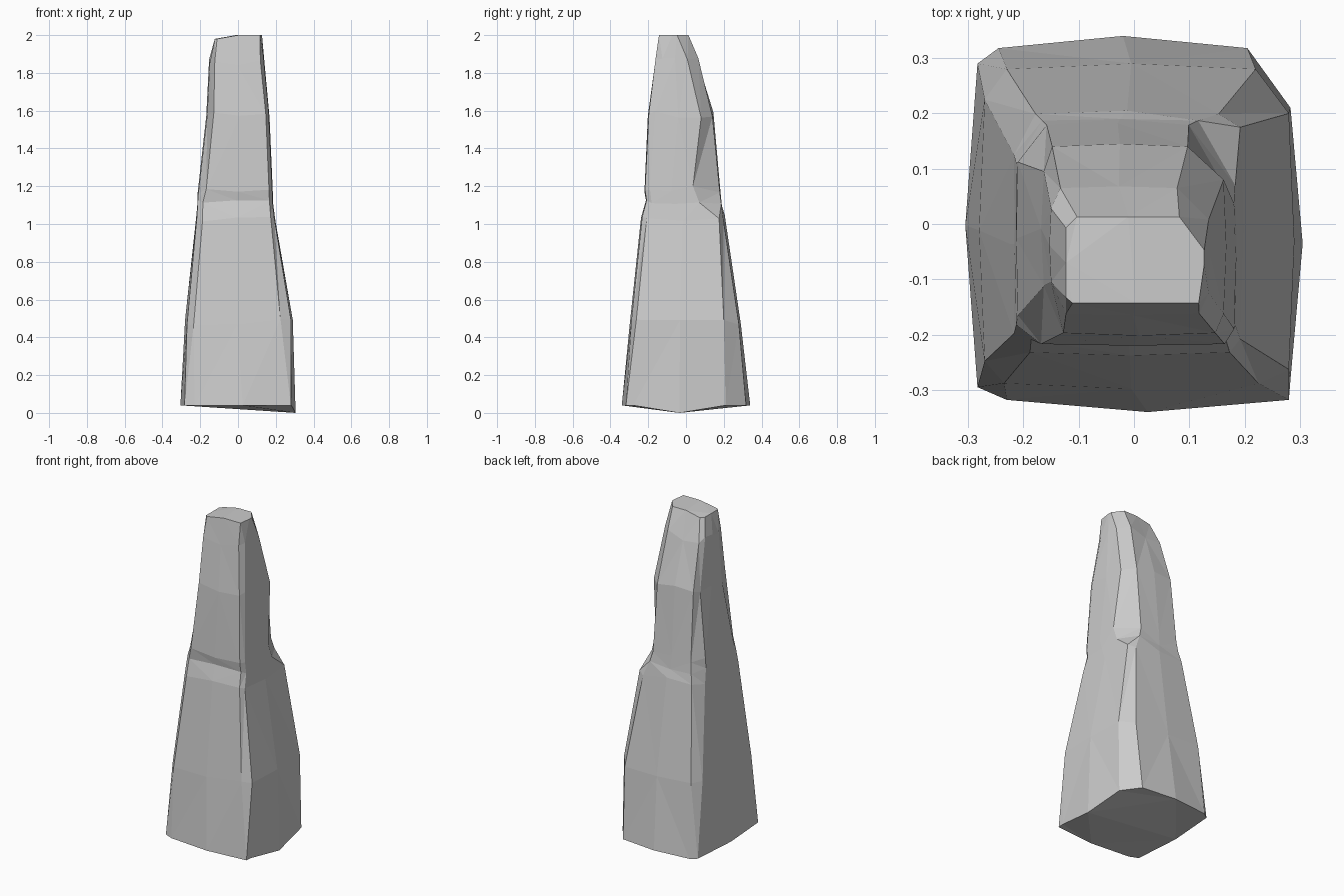
import bpy, bmesh, random

if "Cube" in bpy.data.objects:
    bpy.data.objects.remove(bpy.data.objects["Cube"])

random.seed(4)

# Each ring: height, x min/max, y min/max, inset of the face corners behind the
# face ridge, then corner chamfers (dx, dy): front-left, front-right, back-right, back-left
RINGS = [
    (0.04, -.305, .305, -.34, .34, .022, (.075, .045), (.025, .06), (.10, .13), (.06, .05)),
    (0.48, -.280, .290, -.298, .29, .010, (.045, .05), (.065, .035), (.07, .09), (.05, .065)),
    (1.03, -.223, .198, -.238, .205, .006, (.035, .04), (.025, .03), (.045, .03), (.045, .08)),
    (1.11, -.216, .186, -.212, .190, .003, (.03, .03), (.02, .03), (.07, .12), (.05, .08)),
    (1.18, -.213, .184, -.220, .182, .003, (.045, .055), (.02, .03), (.085, .145), (.055, .07)),
    (1.58, -.168, .167, -.202, .145, .005, (.04, .09), (.02, .04), (.07, .065), (.02, .05)),
    (1.86, -.153, .138, -.165, .068, .003, (.03, .06), (.02, .04), (.06, .06), (.02, .04)),
    (1.99, -.123, .127, -.143, .013, .000, (.012, .01), (.01, .07), (.045, .06), (.02, .02)),
]


def outline(x0, x1, y0, y1, b, fl, fr, br, bl):
    """Twelve points: two per chamfered corner and one ridge per face."""
    c = [(x0 + b, y0 + fl[1]), (x0 + fl[0], y0 + b),
         (x1 - fr[0], y0 + b), (x1 - b, y0 + fr[1]),
         (x1 - b, y1 - br[1]), (x1 - br[0], y1 - b),
         (x0 + bl[0], y1 - b), (x0 + b, y1 - bl[1])]
    front = ((c[1][0] + c[2][0]) / 2, y0)
    right = (x1, (c[3][1] + c[4][1]) / 2)
    back = ((c[5][0] + c[6][0]) / 2, y1)
    left = (x0, (c[7][1] + c[0][1]) / 2)
    return [c[0], c[1], front, c[2], c[3], right, c[4], c[5], back, c[6], c[7], left]


bm = bmesh.new()
loops = []
for i, (z, *shape) in enumerate(RINGS):
    rough = .02 if 0 < i < len(RINGS) - 1 else 0
    loops.append([bm.verts.new((x, y, z + random.uniform(-rough, rough)))
                  for x, y in outline(*shape)])

# tilted base and top
for v in loops[0]:
    v.co.z = .04
    if v.co.x > .2 and abs(v.co.y) < .1:
        v.co.z = 0
for v in loops[-1]:
    v.co.z = 1.98 if v.co.x < -.09 else 2.0

# chipped stone faces
for a, b in zip(loops, loops[1:]):
    for i in range(12):
        j = (i + 1) % 12
        bm.faces.new((a[i], a[j], b[j], b[i]))
bm.faces.new(loops[0][::-1])
bm.faces.new(loops[-1])
bmesh.ops.triangulate(bm, faces=bm.faces[:])
bmesh.ops.recalc_face_normals(bm, faces=bm.faces[:])

mesh = bpy.data.meshes.new("rock_pillar")
bm.to_mesh(mesh)
bm.free()
pillar = bpy.data.objects.new("rock_pillar", mesh)
bpy.context.collection.objects.link(pillar)
